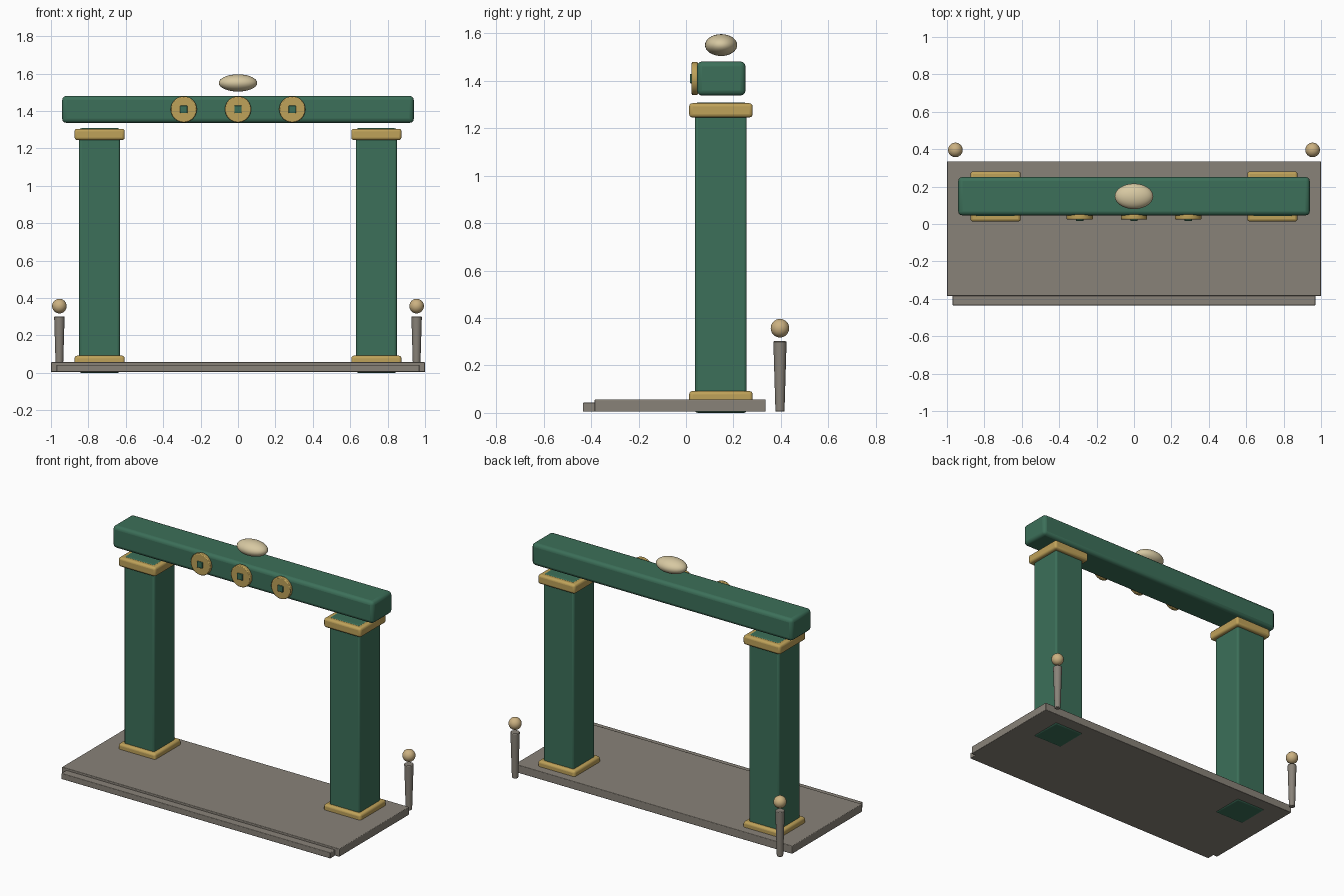
import bpy
from math import radians

if "Cube" in bpy.data.objects:
    bpy.data.objects.remove(bpy.data.objects["Cube"])


def material(name, rgb):
    m = bpy.data.materials.new(name)
    m.diffuse_color = (*rgb, 1)
    m.use_nodes = True
    m.node_tree.nodes["Principled BSDF"].inputs["Base Color"].default_value = m.diffuse_color
    return m


GREEN = material("green_paint", (0.045, 0.16, 0.10))
GOLD = material("gold_trim", (0.52, 0.36, 0.10))
STONE = material("stone", (0.25, 0.225, 0.19))
CREAM = material("cream", (0.68, 0.58, 0.36))
TAN = material("lamp_tan", (0.60, 0.44, 0.22))


def finish(name, mat, bevel=0, segments=3):
    """Name, colour, bevel and smooth the active object."""
    ob = bpy.context.object
    ob.name = name
    ob.data.materials.append(mat)
    bpy.ops.object.transform_apply(location=False, rotation=True, scale=True)
    if bevel:
        mod = ob.modifiers.new("bevel", 'BEVEL')
        mod.width = bevel
        mod.segments = segments
        mod.limit_method = 'ANGLE'
        mod.angle_limit = radians(40)
    bpy.ops.object.shade_smooth_by_angle(angle=radians(35))
    return ob


def box(name, x, y, z, mat, bevel):
    """Box from (min, max) ranges on each axis."""
    spans = (x, y, z)
    bpy.ops.mesh.primitive_cube_add(size=1, location=[(a + b) / 2 for a, b in spans])
    bpy.context.object.scale = [b - a for a, b in spans]
    return finish(name, mat, bevel)


def ball(name, loc, radii, mat):
    bpy.ops.mesh.primitive_uv_sphere_add(segments=32, ring_count=16, radius=1, location=loc)
    bpy.context.object.scale = radii
    return finish(name, mat)


# Platform and front step
box("platform", (-1, 1), (-0.385, 0.335), (0.005, 0.057), STONE, 0.004)
box("front_step", (-0.97, 0.97), (-0.435, -0.375), (0.005, 0.043), STONE, 0.004)

for side, s in (("left", -1), ("right", 1)):
    cx, cy = s * 0.74, 0.147

    def square(half):
        return (cx - half, cx + half), (cy - half, cy + half)

    # Pillar with gold base and capital
    box(side + "_pillar", *square(0.109), (0, 1.308), GREEN, 0.012)
    box(side + "_pillar_base", *square(0.134), (0.012, 0.092), GOLD, 0.014)
    box(side + "_pillar_capital", *square(0.134), (1.245, 1.305), GOLD, 0.014)

    # Tapered lamp post with floating globe
    bpy.ops.mesh.primitive_cone_add(vertices=24, radius1=0.019, radius2=0.028,
                                    depth=0.297, location=(s * 0.955, 0.396, 0.1535))
    finish(side + "_post", STONE, 0.004, 2)
    ball(side + "_globe", (s * 0.955, 0.396, 0.357), (0.039,) * 3, TAN)

# Crossbeam and crowning oval
box("crossbeam", (-0.94, 0.94), (0.046, 0.251), (1.337, 1.481), GREEN, 0.022)
ball("crown_oval", (0, 0.148, 1.55), (0.103, 0.068, 0.046), CREAM)

# Round medallions with square centres
for i, x in enumerate((-0.29, 0, 0.29), 1):
    bpy.ops.mesh.primitive_cylinder_add(vertices=40, radius=0.07, depth=0.026,
                                        location=(x, 0.037, 1.409), rotation=(radians(90), 0, 0))
    finish(f"medallion_{i}", GOLD, 0.005, 2)
    box(f"medallion_centre_{i}", (x - 0.02, x + 0.02), (0.016, 0.046),
        (1.389, 1.429), GREEN, 0.004)
